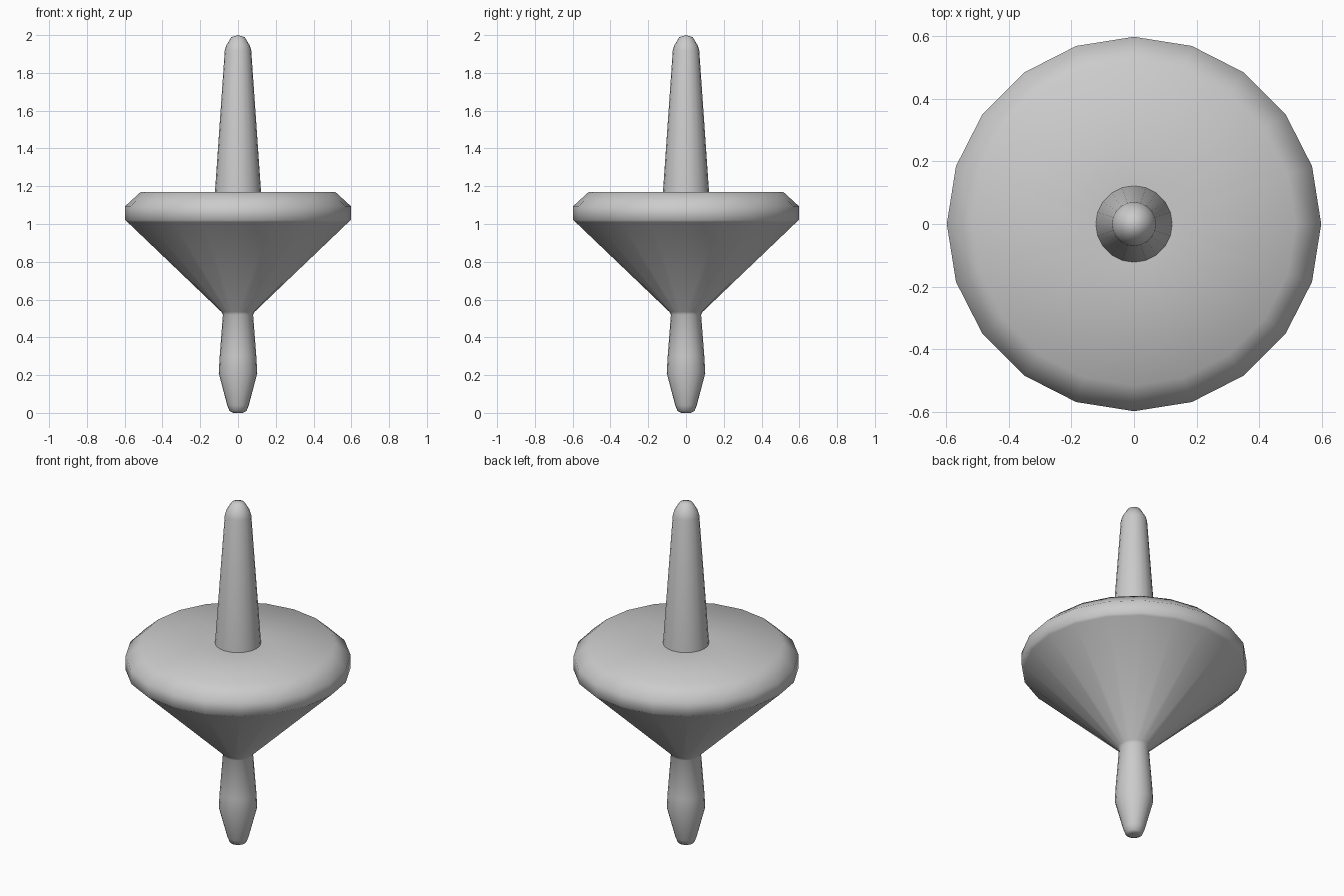
import bpy, math

if "Cube" in bpy.data.objects:
    bpy.data.objects.remove(bpy.data.objects["Cube"])

grey = bpy.data.materials.new("plain_grey")
grey.diffuse_color = (0.6, 0.6, 0.6, 1)
grey.use_nodes = True
grey.node_tree.nodes["Principled BSDF"].inputs["Base Color"].default_value = grey.diffuse_color
SIDES = 20


def lathe(name, profile, crease=40):
    """Spin a bottom-to-top (radius, height) profile around z, closing poles at radius 0."""
    verts, rings, faces = [], [], []
    for r, z in profile:
        n = SIDES if r > 0 else 1
        rings.append([len(verts) + i % n for i in range(SIDES)])
        for i in range(n):
            a = 2 * math.pi * i / SIDES
            verts.append((r * math.cos(a), r * math.sin(a), z))
    for low, high in zip(rings, rings[1:]):
        for i in range(SIDES):
            j = (i + 1) % SIDES
            quad = [low[i], low[j], high[j], high[i]]
            faces.append(list(dict.fromkeys(quad)))
    mesh = bpy.data.meshes.new(name)
    mesh.from_pydata(verts, [], faces)
    mesh.materials.append(grey)
    ob = bpy.data.objects.new(name, mesh)
    bpy.context.collection.objects.link(ob)
    bpy.ops.object.select_all(action='DESELECT')
    ob.select_set(True)
    bpy.context.view_layer.objects.active = ob
    bpy.ops.object.shade_smooth_by_angle(angle=math.radians(crease))
    return ob


# One continuous turned body: tip, lower stem, cone, bevelled rim, handle
lathe("spinning_top", [
    (0, 0.008), (0.025, 0.0), (0.045, 0.01), (0.057, 0.04),   # dimpled tip
    (0.102, 0.21), (0.097, 0.30), (0.08, 0.52),               # lower stem
    (0.088, 0.535), (0.585, 1.01),                            # cone
    (0.597, 1.02), (0.597, 1.095),                            # rim
    (0.515, 1.17), (0.122, 1.17),                             # top bevel and deck
    (0.07, 1.92), (0.062, 1.945), (0.035, 1.99), (0, 2.0),    # handle
], crease=60)
